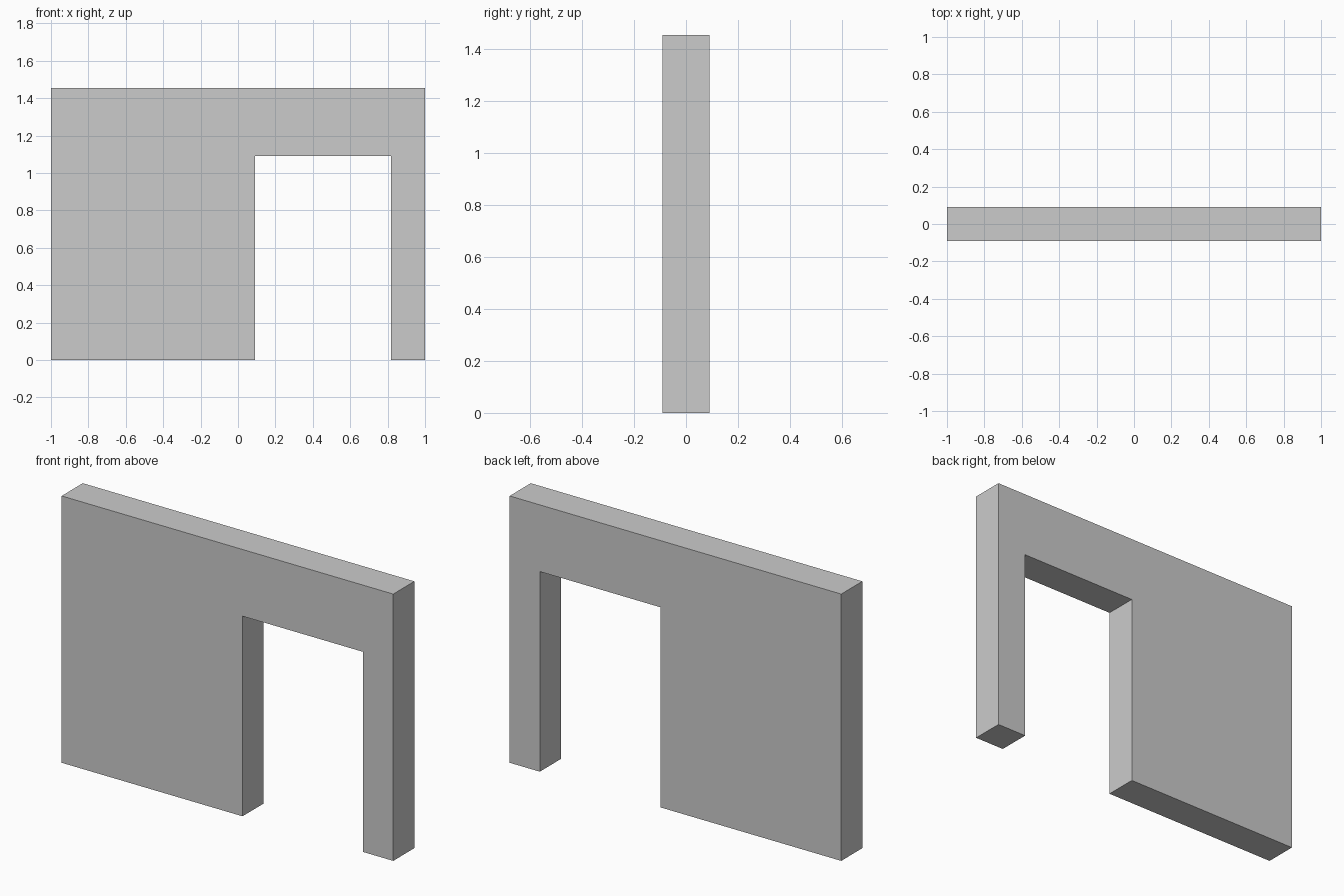
import bpy
import bmesh

if "Cube" in bpy.data.objects:
    bpy.data.objects.remove(bpy.data.objects["Cube"])

U = 2 / 11                    # wall thickness module: the wall is 11 modules long
LEFT, RIGHT, TOP = -1.0, 1.0, 8 * U
DOOR_L, DOOR_R, DOOR_TOP = 0.5 * U, 4.5 * U, 6 * U

# Wall outline with the doorway notched out of the bottom edge
outline = [
    (LEFT, 0), (DOOR_L, 0), (DOOR_L, DOOR_TOP), (DOOR_R, DOOR_TOP),
    (DOOR_R, 0), (RIGHT, 0), (RIGHT, TOP), (LEFT, TOP),
]

# Front face pushed back to give the wall its thickness
bm = bmesh.new()
front = bm.faces.new([bm.verts.new((x, -U / 2, z)) for x, z in outline])
extruded = bmesh.ops.extrude_face_region(bm, geom=[front], use_keep_orig=True)
back_verts = [v for v in extruded["geom"] if isinstance(v, bmesh.types.BMVert)]
bmesh.ops.translate(bm, verts=back_verts, vec=(0, U, 0))
bmesh.ops.recalc_face_normals(bm, faces=bm.faces)

mesh = bpy.data.meshes.new("doorway_wall")
bm.to_mesh(mesh)
bm.free()
wall = bpy.data.objects.new("doorway_wall", mesh)
bpy.context.collection.objects.link(wall)
